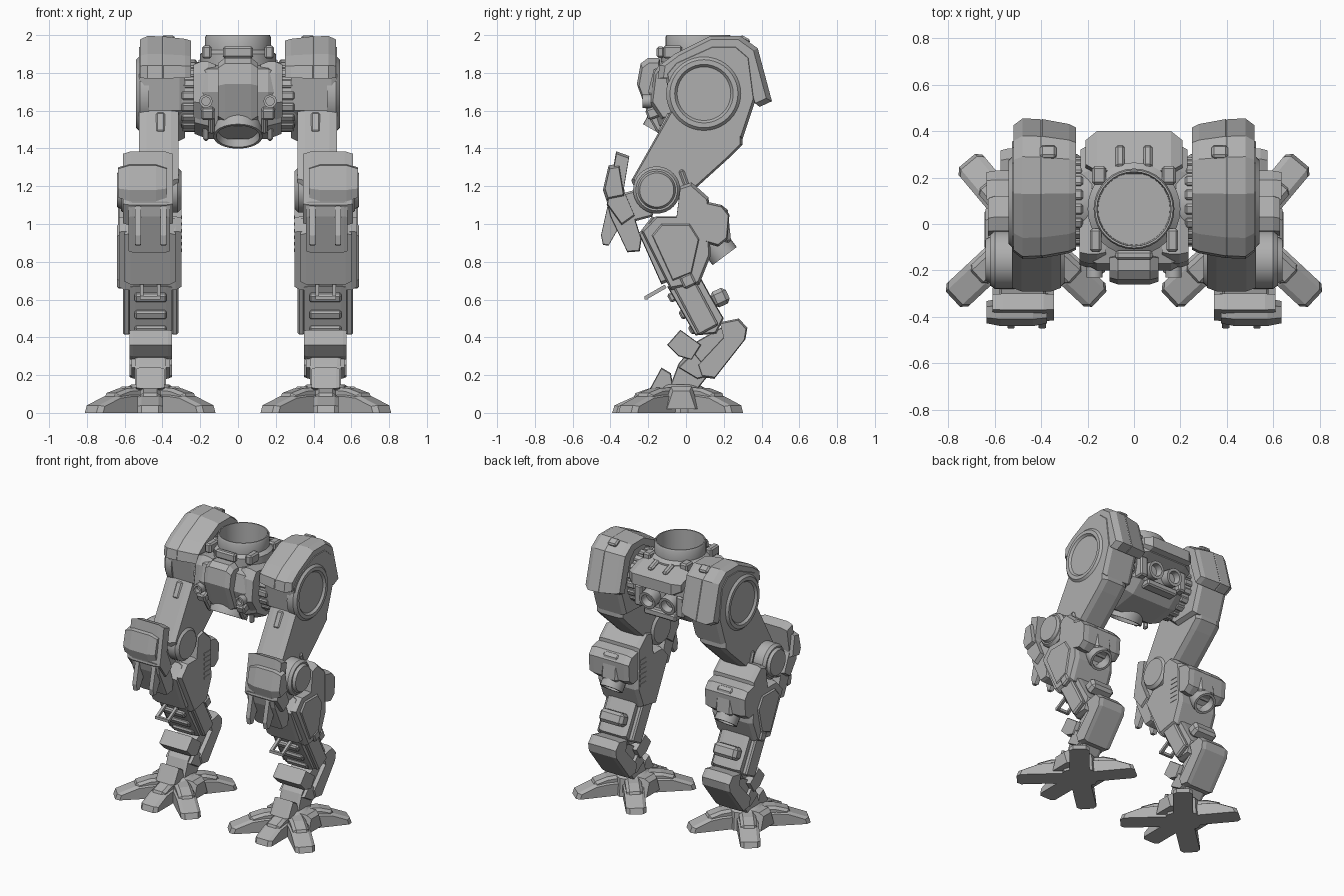
import bpy, bmesh
from math import radians, sin, cos, pi
from mathutils import Matrix, Vector

if "Cube" in bpy.data.objects:
    bpy.data.objects.remove(bpy.data.objects["Cube"], do_unlink=True)

grey = bpy.data.materials.new("armor grey")
grey.use_nodes = True
grey.diffuse_color = (.43, .43, .43, 1)
grey.node_tree.nodes["Principled BSDF"].inputs["Base Color"].default_value = (.43, .43, .43, 1)


def finish(name, bm, mirror, smooth=False):
    """Turn a bmesh into an object, optionally mirrored to the other side."""
    bmesh.ops.recalc_face_normals(bm, faces=bm.faces)
    mesh = bpy.data.meshes.new(name)
    bm.to_mesh(mesh)
    bm.free()
    mesh.materials.append(grey)
    obj = bpy.data.objects.new(name, mesh)
    bpy.context.collection.objects.link(obj)
    if smooth:
        bpy.ops.object.select_all(action="DESELECT")
        obj.select_set(True)
        bpy.context.view_layer.objects.active = obj
        bpy.ops.object.shade_smooth_by_angle(angle=radians(35))
    if mirror:
        obj.modifiers.new("other side", "MIRROR")
    return obj


def loft(bm, rings):
    """Bridge equal rings of points and cap both ends."""
    rows = [[bm.verts.new(p) for p in ring] for ring in rings]
    count = len(rows[0])
    for low, high in zip(rows, rows[1:]):
        for i in range(count):
            j = (i + 1) % count
            bm.faces.new((low[i], low[j], high[j], high[i]))
    bm.faces.new(rows[0])
    bm.faces.new(rows[-1])


def prism(name, outline, sections, mirror=True, place=None, floor=False):
    """Side outline of (y, z) points swept through (x, scale) sections."""
    cy = (min(p[0] for p in outline) + max(p[0] for p in outline)) / 2
    cz = min(p[1] for p in outline)
    if not floor:
        cz = (cz + max(p[1] for p in outline)) / 2
    bm = bmesh.new()
    loft(bm, [[(x, cy + (y - cy) * s, cz + (z - cz) * s) for y, z in outline]
              for x, s in sections])
    if place:
        bm.transform(place)
    return finish(name, bm, mirror)


def slab(name, outline, left, right, chamfer=.03, shrink=.9, mirror=True):
    """Prism with chamfered side faces."""
    return prism(name, outline, [(left, shrink), (left + chamfer, 1),
                                 (right - chamfer, 1), (right, shrink)], mirror)


def lathe(name, profile, centre, axis, mirror=True, segments=32):
    """Closed turned part: (radius, height) profile along an axis."""
    bm = bmesh.new()
    loft(bm, [[(r * cos(2 * pi * i / segments), r * sin(2 * pi * i / segments), h)
               for i in range(segments)] for r, h in profile])
    turn = Vector(axis).to_track_quat("Z", "Y").to_matrix().to_4x4()
    bm.transform(Matrix.Translation(centre) @ turn)
    return finish(name, bm, mirror, smooth=True)


def box(name, centre, size, tilt=0, mirror=True, chamfer=.01):
    """Chamfered box tilted about the x axis."""
    bm = bmesh.new()
    bmesh.ops.create_cube(bm, size=1, matrix=Matrix.Diagonal((*size, 1)))
    if chamfer:
        bmesh.ops.bevel(bm, geom=bm.edges[:], offset=chamfer, segments=1, affect="EDGES")
    bm.transform(Matrix.Translation(centre) @ Matrix.Rotation(radians(tilt), 4, "X"))
    return finish(name, bm, mirror)


# Pelvis body, front block and rear plate
slab("pelvis_body", [(-.17, 1.82), (-.1, 1.84), (.24, 1.84), (.36, 1.8), (.36, 1.74),
                     (.27, 1.7), (.27, 1.56), (.18, 1.48), (-.02, 1.45), (-.14, 1.52),
                     (-.2, 1.7)], -.23, .23, .07, .86, mirror=False)
slab("pelvis_rear_plate", [(.23, 1.9), (.4, 1.84), (.4, 1.76), (.3, 1.73), (.2, 1.8)],
     -.21, .21, .05, .6, mirror=False)
slab("pelvis_front_block", [(-.14, 1.88), (-.2, 1.88), (-.24, 1.85), (-.26, 1.74),
                            (-.19, 1.55), (-.1, 1.5)], -.105, .105, .035, .85, mirror=False)
slab("pelvis_shoulder", [(-.13, 1.86), (-.17, 1.8), (-.19, 1.64), (-.13, 1.55),
                         (.1, 1.55), (.1, 1.84)], .12, .235, .04, .9)
lathe("pelvis_nozzle", [(.11, -.1), (.13, -.06), (.13, .03), (.115, .03), (.1, -.02)],
      (0, -.1, 1.49), (0, -.5, -.87), mirror=False)

# Neck socket, open down to its floor
lathe("neck_socket", [(.15, -.06), (.2, -.06), (.2, .04), (.174, .06), (.174, .13),
                      (.168, .14), (.16, .14), (.155, -.01)],
      (0, .065, 1.86), (0, 0, 1), mirror=False)
box("neck_front_clamp", (0, -.135, 1.91), (.16, .04, .06), mirror=False)
box("neck_side_clamp", (.165, -.07, 1.91), (.05, .1, .07))
box("neck_rear_clamp", (.15, .21, 1.9), (.06, .08, .06))
box("rear_plate_rib", (.06, .29, 1.88), (.04, .1, .03), -20)

# Pelvis fittings
lathe("front_barrel", [(.02, -.08), (.035, -.06), (.035, .03), (.022, .03), (.022, 0)],
      (.17, -.2, 1.65), (0, -1, 0), segments=16)
box("front_barrel_mount", (.16, -.17, 1.59), (.07, .08, .06), 20)
box("front_strut", (.14, -.15, 1.53), (.03, .05, .1), 30)
box("lower_pin", (.17, -.08, 1.49), (.03, .04, .1))
lathe("rear_exhaust", [(.05, -.08), (.065, -.04), (.065, .04), (.045, .04), (.04, -.01)],
      (.08, .3, 1.64), (0, 1, -.2), segments=16)
box("rear_exhaust_frame", (.17, .28, 1.64), (.06, .08, .15))
box("rear_exhaust_sill", (0, .27, 1.54), (.26, .08, .05), mirror=False)

# Ribbed hip axle
lathe("hip_axle", [(.17, .18), (.18, .22), (.18, .31)], (0, .095, 1.68), (1, 0, 0))
for i in range(18):
    a = 2 * pi * i / 18
    box("hip_axle_rib", (.26, .095 + .175 * cos(a), 1.68 + .175 * sin(a)),
        (.08, .035, .045), i * 20, chamfer=.008)

# Hip housing, disc and thigh
slab("hip_housing", [(-.08, 1.6), (-.11, 1.8), (-.06, 1.86), (.14, 1.95), (.27, 1.95),
                     (.34, 1.89), (.37, 1.66), (.3, 1.45), (.1, 1.44)], .28, .525, .03, .94)
lathe("hip_disc", [(.2, .47), (.2, .52), (.18, .54), (.155, .54), (.142, .525)],
      (0, .095, 1.69), (1, 0, 0), segments=40)
slab("thigh", [(-.08, 1.6), (0, 1.75), (.25, 1.75), (.3, 1.62), (.3, 1.42), (.24, 1.36),
               (.03, 1.17), (-.1, 1.1), (-.24, 1.12), (-.29, 1.23)], .315, .525, .04, .95)
box("thigh_front_lug", (.41, -.1, 1.53), (.07, .05, .14), -28, chamfer=.02)

# Hip armor shell with a raised centre ridge, falling to both sides
prism("hip_armor", [(-.15, 1.77), (-.14, 1.84), (-.06, 1.9), (.13, 1.995), (.29, 1.995),
                    (.38, 1.93), (.455, 1.65), (.39, 1.62), (.31, 1.88), (.25, 1.94),
                    (.14, 1.94), (-.03, 1.85), (-.08, 1.77)],
      [(.25, .87), (.28, .92), (.395, .99), (.4, .98), (.405, .99), (.48, 1), (.52, .9)])
box("armor_latch", (.37, .31, 1.975), (.07, .06, .03), -30)

# Knee joint
lathe("knee_outer_disc", [(.125, .48), (.125, .6), (.11, .62), (.1, .62), (.09, .64)],
      (0, -.155, 1.18), (1, 0, 0))
lathe("knee_inner_disc", [(.12, .4), (.12, .32), (.1, .3)], (0, -.155, 1.18), (1, 0, 0))

# Knee shield: upper plate, narrower lower plate, brow and prongs
slab("knee_shield", [(-.37, 1.385), (-.3, 1.36), (-.33, 1.18), (-.27, 1.04), (-.34, .99),
                     (-.42, 1.1)], .345, .61, .045, .93)
slab("knee_lower_plate", [(-.42, 1.12), (-.3, 1.12), (-.235, .92), (-.245, .855),
                          (-.31, .85), (-.4, 1.04)], .36, .58, .02, .95)
slab("knee_brow", [(-.41, 1.31), (-.35, 1.32), (-.32, 1.14), (-.42, 1.12), (-.44, 1.18)],
     .375, .635, .06, .8)
for x in (.395, .53):
    slab("knee_prong", [(-.41, 1.12), (-.45, .94), (-.44, .89), (-.41, .885), (-.35, .99),
                        (-.35, 1.1)], x - .016, x + .016, .006, .96)
box("shield_bracket", (.48, -.26, 1.1), (.2, .14, .16), 15)

# Calf body and side panels
slab("calf", [(-.235, .96), (-.16, 1.04), (-.05, 1.04), (-.03, 1.2), (.03, 1.22),
              (.12, 1.14), (.13, .83), (.07, .68), (-.08, .65)], .3, .63, .03, .94)
slab("calf_outer_panel", [(-.18, .94), (-.13, 1), (.02, 1), (.07, .92), (.03, .74),
                          (-.07, .7)], .6, .64, .01, .95)
slab("calf_front_guard", [(-.25, .95), (-.18, 1.04), (-.12, 1.02), (-.08, .7),
                          (-.13, .68)], .33, .6, .03, .92)
for i in range(6):
    box("calf_vent", (.307, .07, .86 + i * .035), (.02, .07, .018), chamfer=0)
box("calf_square_cap", (.62, .01, .7), (.04, .07, .07), 25)
box("calf_top_fin", (.5, -.01, 1.24), (.08, .03, .1), 20)

# Calf back pod and thruster
slab("calf_pod", [(.1, 1.12), (.19, 1.1), (.23, 1.05), (.22, .92), (.17, .88), (.1, .9)],
     .31, .635, .04, .9)
box("calf_pod_band", (.465, .18, .99), (.14, .1, .2), 6, chamfer=.02)
lathe("calf_thruster", [(.07, -.14), (.08, -.06), (.08, .05), (.063, .05), (.06, -.02)],
      (.465, .175, .87), (0, .6, -.8), segments=24)

# Lower shin
slab("lower_shin", [(-.1, .67), (.07, .73), (.13, .62), (.2, .5), (.16, .42), (.05, .41)],
     .35, .575, .03, .95)
for x in (.335, .59):
    box("shin_rail", (x, .05, .57), (.04, .12, .3), 28)
for x in (.42, .51):
    box("shin_hoop_side", (x, -.16, .64), (.02, .12, .02), 30, chamfer=0)
box("shin_hoop_bar", (.465, -.21, .61), (.11, .02, .02), chamfer=0)
for y, z in ((-.06, .62), (0, .53), (.05, .45)):
    box("shin_front_step", (.4625, y, z), (.17, .07, .05), 28)
box("shin_back_box", (.4625, .18, .61), (.19, .09, .09), 25, chamfer=.02)

# Ankle
slab("ankle_guard", [(.18, .48), (.28, .5), (.325, .45), (.315, .39), (.15, .18),
                     (.08, .19), (.06, .25), (.2, .4)], .35, .575, .03, .94)
slab("ankle_core", [(.2, .46), (.22, .36), (.12, .2), (.04, .1), (-.1, .1), (-.04, .26),
                    (.06, .38)], .38, .545, .02, .95)
slab("ankle_front_guard", [(-.1, .36), (-.03, .44), (.08, .36), (.03, .28), (-.04, .3)],
     .35, .575, .02, .94)
slab("ankle_lower_band", [(-.04, .24), (.04, .32), (.14, .2), (.06, .18)],
     .36, .565, .02, .93)

# Foot hub and five toes: (turn, length)
foot = Vector((.465, -.03, 0))
lathe("foot_hub", [(.14, 0), (.13, .13), (.1, .15)], foot, (0, 0, 1), segments=8)
slab("foot_tongue", [(-.19, .13), (-.13, .24), (-.08, .21), (-.06, .1)], .39, .54, .02, .9)
for side in (-1, 1):
    prism("foot_side_block", [(-.12, .02), (-.08, .14), (.03, .14), (.07, .02)],
          [(.465 + side * .08, 1), (.465 + side * .15, 1), (.465 + side * .18, .8)],
          floor=True)
for turn, length in ((0, .82), (47, .98), (-47, .98), (140, .9), (-140, .9)):
    place = (Matrix.Translation(foot) @ Matrix.Rotation(radians(turn), 4, "Z")
             @ Matrix.Diagonal((1, length, 1, 1)))
    prism("toe", [(-.05, 0), (-.05, .1), (-.2, .1), (-.29, .09), (-.425, .04), (-.44, 0)],
          [(-.068, .86), (-.045, 1), (.045, 1), (.068, .86)], place=place, floor=True)
    prism("toe_knuckle", [(-.05, .02), (-.05, .14), (-.2, .13), (-.29, .105), (-.33, .02)],
          [(-.055, .85), (-.035, 1), (.035, 1), (.055, .85)], place=place, floor=True)
